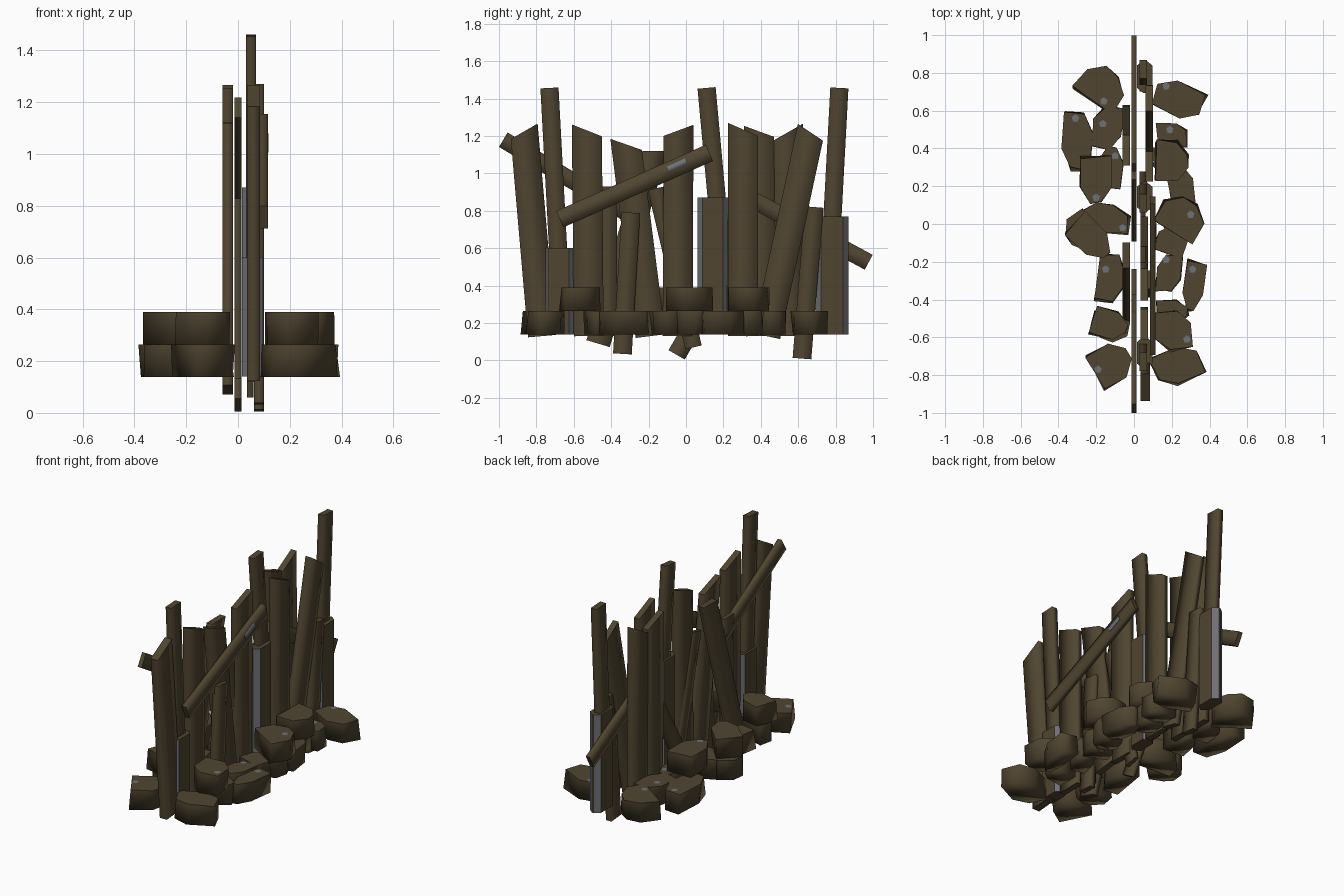
import bpy, bmesh, math, random
from mathutils import Vector, Matrix

random.seed(4)
old = bpy.data.objects.get("Cube")
if old:
    bpy.data.objects.remove(old, do_unlink=True)


def make_material(name, rgb):
    mat = bpy.data.materials.new(name)
    mat.use_nodes = True
    color = (*rgb, 1)
    mat.diffuse_color = color
    shader = mat.node_tree.nodes["Principled BSDF"]
    shader.inputs["Base Color"].default_value = color
    shader.inputs["Roughness"].default_value = 0.9
    return mat


brown = make_material("weathered_brown", (.08, .059, .03))
grey = make_material("dull_grey", (.16, .165, .185))


def finish(name, bm, materials):
    bmesh.ops.recalc_face_normals(bm, faces=bm.faces)
    mesh = bpy.data.meshes.new(name)
    bm.to_mesh(mesh)
    bm.free()
    for mat in materials:
        mesh.materials.append(mat)
    obj = bpy.data.objects.new(name, mesh)
    bpy.context.collection.objects.link(obj)
    return obj


def loft(bm, lower, upper):
    """Close a solid between two matching outlines."""
    a = [bm.verts.new(p) for p in lower]
    b = [bm.verts.new(p) for p in upper]
    bm.faces.new(a[::-1])
    bm.faces.new(b)
    for i in range(len(a)):
        j = (i + 1) % len(a)
        bm.faces.new((a[i], a[j], b[j], b[i]))


def soften(bm, keep_soft):
    """Smooth all faces, leaving crisp every edge the rule rejects."""
    for face in bm.faces:
        face.smooth = True
    for edge in bm.edges:
        edge.smooth = keep_soft(edge)


def plank(name, foot, head, width, layer, slant=0, mat=brown):
    """Board in the y-z plane; slant raises its right end corner."""
    foot, head = Vector(foot), Vector(head)
    axis = (head - foot).normalized()
    side = Vector((axis.y, -axis.x)) * width / 2
    tilt = axis * slant / 2
    outline = [foot - side, foot + side, head + side + tilt, head - side - tilt]
    bm = bmesh.new()
    loft(bm, *[[(x, p.x, p.y) for p in outline] for x in layer])
    soften(bm, lambda e: e.calc_length() > width * 1.5)
    return finish(name, bm, [mat])


# Depth layers across the wall
back = (-.06, -.02)
core = (-.014, .014)
middle = (.035, .075)
front = (.062, .1)
outer = (.085, .115)

# Upright and leaning boards
boards = [
    ((-.77, .13), (-.865, 1.225), .15, (.035, .085), .07),
    ((-.52, .13), (-.53, 1.23), .16, middle, -.065),
    ((-.42, .13), (-.42, .93), .1, core, 0),
    ((-.19, .13), (-.32, 1.155), .16, middle, -.08),
    ((-.045, .13), (-.04, 1.23), .16, middle, .06),
    ((.305, .13), (.305, 1.235), .16, front, -.07),
    ((.4, .13), (.39, 1.225), .16, back, -.06),
    ((.55, .13), (.545, 1.22), .16, back, .09),
    ((.43, .13), (.665, 1.22), .15, front, -.06),
    ((-.47, .09), (-.165, 1.12), .13, back, .04),
]
for i, board in enumerate(boards):
    plank(f"wall_board_{i + 1}", *board)

# Narrow props wedged between the boards
props = [
    ((.04, .07), (-.16, .92), .09, (.035, .06)),
    ((-.05, .03), (.28, .6), .1, core),
    ((-.34, .035), (-.295, .79), .1, front),
    ((.62, .01), (.685, .82), .1, front),
]
for i, prop in enumerate(props):
    plank(f"narrow_prop_{i + 1}", *prop)

# Diagonal rails: two behind, one across the front
plank("right_back_rail", (-.977, 1.18), (-.26, .755), .09, core)
plank("left_back_rail", (.977, .525), (.3, .89), .09, core)
plank("front_rail", (-.675, .755), (.125, 1.11), .095, outer)
plank("front_rail_chip", (-.095, 1.022), (0, 1.064), .034, (.114, .118), 0, grey)


# Tall posts, each standing in a sleeve with grey corners
def sleeve(name, y, width, top):
    x0, x1, cx, cy = .016, .097, .034, .028
    y0, y1 = y - width / 2, y + width / 2
    shape = [(x0 + cx, y0), (x1 - cx, y0), (x1, y0 + cy), (x1, y1 - cy),
             (x1 - cx, y1), (x0 + cx, y1), (x0, y1 - cy), (x0, y0 + cy)]
    bm = bmesh.new()
    loft(bm, [(*p, .14) for p in shape], [(*p, top) for p in shape])
    obj = finish(name, bm, [brown, grey])
    for face in obj.data.polygons:
        n = face.normal
        face.material_index = int(abs(n.x * n.y) > .2)


for i, (y, lean, base, width, top) in enumerate([
        (-.73, .07, -.682, .17, .6),
        (.11, .12, .143, .165, .87),
        (.82, -.07, .78, .175, .77)]):
    plank(f"tall_post_{i + 1}", (y + lean, .15), (y, 1.457), .097, (.03, .07))
    sleeve(f"post_sleeve_{i + 1}", base, width, top)


# Rough blocky rocks with cut corners, in two flat courses on both sides
def rock(name, x, y, rx, ry, turn, bottom):
    place = Matrix.Translation((x, y, bottom)) @ Matrix.Rotation(
        math.radians(turn), 4, "Z")
    corners = [(-1, -1), (1, -1), (1, 1), (-1, 1)]
    cut = random.sample(range(4), 2)
    outline = []
    for i, (u, v) in enumerate(corners):
        if i in cut:
            ends = [(u * .35, v), (u, v * .3)]
            outline += ends if u * v < 0 else ends[::-1]
        else:
            outline.append((u, v))
    rings = []
    for z in (0, .126):
        rings.append([place @ Vector((u * rx * random.uniform(.85, 1.03),
                                      v * ry * random.uniform(.85, 1.03), z))
                      for u, v in outline])
    bm = bmesh.new()
    loft(bm, *rings)
    # Only the top rim stays crisp
    soften(bm, lambda e: min(v.co.z for v in e.verts) < bottom + .1)
    finish(name, bm, [brown])


lower_rocks = [
    (.235, .66, .135, .09, -25), (.2, .47, .085, .07, 5), (.25, .2, .07, .12, 8),
    (.2, -.09, .085, .08, -20), (.185, -.26, .07, .1, -5),
    (.315, -.33, .055, .14, -8), (.2, -.47, .09, .07, 5),
    (.23, -.75, .125, .1, 25), (.17, .33, .07, .08, 0), (.23, .03, .09, .09, 30),
    (-.17, .73, .13, .1, -35), (-.3, .44, .08, .16, -4),
    (-.14, .51, .08, .12, -8), (-.13, .3, .075, .11, -8),
    (-.16, .03, .14, .08, -5), (-.28, -.04, .08, .11, 35),
    (-.12, -.29, .075, .13, -8), (-.13, -.55, .1, .07, -15),
    (-.12, -.74, .105, .11, 30),
]
upper_rocks = [
    (.25, .04, .13, .1, -30), (.2, .335, .09, .11, 0),
    (.21, -.565, .1, .11, 8), (-.2, .23, .085, .13, 0),
    (-.23, -.08, .125, .085, -45), (-.13, -.53, .1, .08, -15),
]
for course, rocks, z in (("lower", lower_rocks, .138),
                         ("upper", upper_rocks, .264)):
    for i, spec in enumerate(rocks):
        rock(f"{course}_rock_{i + 1}", *spec, z)

# Small grey chips on the rock tops
low_top, high_top = .264, .39
chips = [
    (-.16, .65, low_top), (-.165, .53, low_top), (-.31, .56, low_top),
    (-.1, .36, low_top), (-.2, .14, high_top), (-.06, -.02, low_top),
    (-.15, -.24, low_top), (-.19, -.77, low_top), (.17, .73, low_top),
    (.19, .5, low_top), (.3, .05, high_top), (.17, -.19, low_top),
    (.28, -.61, high_top), (.31, -.24, low_top),
]
for i, (x, y, z) in enumerate(chips):
    bm = bmesh.new()
    bmesh.ops.create_circle(
        bm, cap_ends=True, segments=5, radius=.021,
        matrix=Matrix.Translation((x, y, z + .003)))
    finish(f"rock_chip_{i + 1}", bm, [grey])
